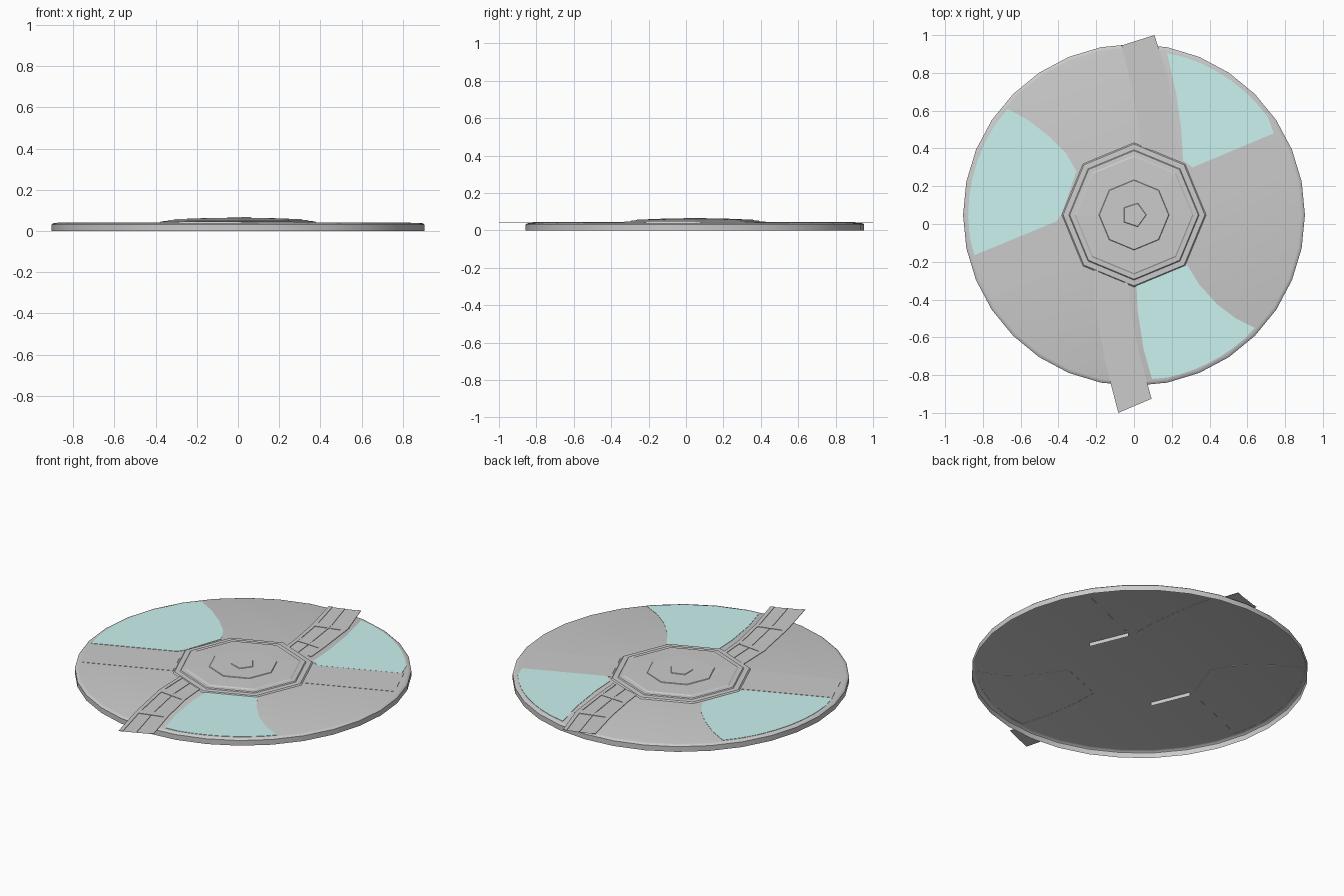
import bpy, bmesh
from math import sin, cos, pi, radians, atan2
from mathutils import Vector, Matrix

if "Cube" in bpy.data.objects:
    bpy.data.objects.remove(bpy.data.objects["Cube"])

CX, CY = 0.0, 0.048          # disc centre
TOP = 0.040                  # deck height


def finish(name, bm, mat=None, smooth=False):
    me = bpy.data.meshes.new(name)
    bm.to_mesh(me)
    bm.free()
    ob = bpy.data.objects.new(name, me)
    bpy.context.collection.objects.link(ob)
    if mat:
        me.materials.append(mat)
    if smooth:
        bpy.ops.object.select_all(action='DESELECT')
        ob.select_set(True)
        bpy.context.view_layer.objects.active = ob
        bpy.ops.object.shade_smooth_by_angle(angle=radians(30))
    return ob


def lathe(name, profile, sides, smooth=False):
    """Open-bottomed polygonal stack of (radius, z) rings, capped on top."""
    bm = bmesh.new()
    rings = [[bm.verts.new((CX + r * cos(2 * pi * i / sides),
                            CY + r * sin(2 * pi * i / sides), z))
              for i in range(sides)] for r, z in profile]
    for a, b in zip(rings, rings[1:]):
        for i in range(sides):
            j = (i + 1) % sides
            bm.faces.new((a[i], a[j], b[j], b[i]))
    bm.faces.new(rings[-1])
    return finish(name, bm, smooth=smooth)


def slab(name, pts, z0, z1, mat=None):
    """Outline extruded between two heights, without an underside."""
    bm = bmesh.new()
    lo = [bm.verts.new((x, y, z0)) for x, y in pts]
    hi = [bm.verts.new((x, y, z1)) for x, y in pts]
    for i in range(len(pts)):
        j = (i + 1) % len(pts)
        bm.faces.new((lo[i], lo[j], hi[j], hi[i]))
    bm.faces.new(hi)
    bmesh.ops.recalc_face_normals(bm, faces=bm.faces[:])
    return finish(name, bm, mat)


# Open shell deck and stepped octagonal hub
lathe("deck", [(0.905, 0), (0.905, 0.031), (0.898, 0.037), (0.885, TOP)], 32, True)
lathe("hub", [(0.382, TOP), (0.375, 0.047), (0.345, 0.048), (0.34, 0.053),
              (0.315, 0.054), (0.308, 0.058), (0.186, 0.061), (0.183, 0.064)], 8)
lathe("hub_cap", [(0.066, 0.064), (0.063, 0.067)], 5)

# Tinted deck panels: inner outline points, closed by an arc along the rim
tint = bpy.data.materials.new("pale_teal")
tint.diffuse_color = (0.60, 0.90, 0.87, 1)
tint.use_nodes = True
tint.node_tree.nodes["Principled BSDF"].inputs["Base Color"].default_value = tint.diffuse_color
R = 0.878
panels = [
    [(0.175, 0.905), (0.222, 0.70), (0.25, 0.50), (0.26, 0.335), (0.31, 0.30), (0.74, 0.48)],
    [(-0.845, -0.165), (-0.41, 0.015), (-0.385, 0.05), (-0.305, 0.28), (-0.36, 0.375),
     (-0.45, 0.465), (-0.56, 0.55), (-0.67, 0.61)],
    [(0.64, -0.55), (0.54, -0.50), (0.44, -0.425), (0.345, -0.32), (0.28, -0.215),
     (0.013, -0.32), (0.02, -0.46), (0.05, -0.66), (0.095, -0.82)],
]
for n, pts in enumerate(panels):
    a0 = atan2(pts[-1][1] - CY, pts[-1][0] - CX)
    a1 = atan2(pts[0][1] - CY, pts[0][0] - CX)
    sweep = (a1 - a0) % (2 * pi)
    if sweep > pi:
        sweep -= 2 * pi
    arc = [(CX + R * cos(a0 + sweep * k / 8), CY + R * sin(a0 + sweep * k / 8))
           for k in range(1, 8)]
    slab(f"tinted_panel_{n + 1}", pts + arc, TOP - 0.001, TOP + 0.002, tint)

# Two straight spokes, each with a short wall hanging below the inner end
for n, ang in enumerate((22.5, 202.5)):
    d = Vector((cos(radians(ang)), sin(radians(ang))))
    s = Vector((-d.y, d.x)) * 0.118
    c = Vector((CX, CY))
    a, b = c + d * 0.36, c + d * 0.86
    slab(f"spoke_{n + 1}", [a - s, b - s, b + s, a + s], TOP, TOP + 0.0015)
    bm = bmesh.new()
    bm.faces.new([bm.verts.new((p.x, p.y, z)) for p, z in
                  ((a - s, 0.018), (a + s, 0.018), (a + s, TOP), (a - s, TOP))])
    finish(f"spoke_end_wall_{n + 1}", bm)

# Bent walkways running off the deck: left and right edge points
walks = {
    "rear": ([(-0.066, 0.945), (-0.008, 0.71), (0.025, 0.51), (0.038, 0.40)],
             [(0.108, 1.0), (0.185, 0.765), (0.215, 0.50), (0.225, 0.365)]),
    "front": ([(-0.083, -1.0), (-0.15, -0.74), (-0.205, -0.44), (-0.21, -0.24)],
              [(0.093, -0.925), (0.028, -0.69), (-0.018, -0.46), (-0.03, -0.31)]),
}
for side, (left, right) in walks.items():
    rows = [(Vector(l), Vector(r)) for l, r in zip(left, right)]
    bm = bmesh.new()
    grid = [[bm.verts.new((p.x, p.y, 0.043)) for p in row] for row in rows]
    for (a, b), (c, d) in zip(grid, grid[1:]):
        bm.faces.new((a, b, d, c))
    bmesh.ops.recalc_face_normals(bm, faces=bm.faces[:])
    if bm.faces[:][0].normal.z < 0:
        bmesh.ops.reverse_faces(bm, faces=bm.faces[:])
    finish(f"{side}_walkway", bm)
    # raised kerbs along both edges and a middle seam
    for label, t0, t1 in (("left_kerb", 0, 0.12), ("seam", 0.49, 0.51), ("right_kerb", 0.88, 1)):
        edge = [l.lerp(r, t0) for l, r in rows] + [l.lerp(r, t1) for l, r in reversed(rows)]
        slab(f"{side}_walkway_{label}", edge, 0.043, 0.046)
    # cross bars at the bends
    for n, (l, r) in enumerate(rows[1:3]):
        w = (rows[n + 2][0] - rows[n + 1][0]).normalized() * 0.02
        slab(f"{side}_walkway_bar_{n + 1}", [l - w, r - w, r + w, l + w], 0.043, 0.0455)
